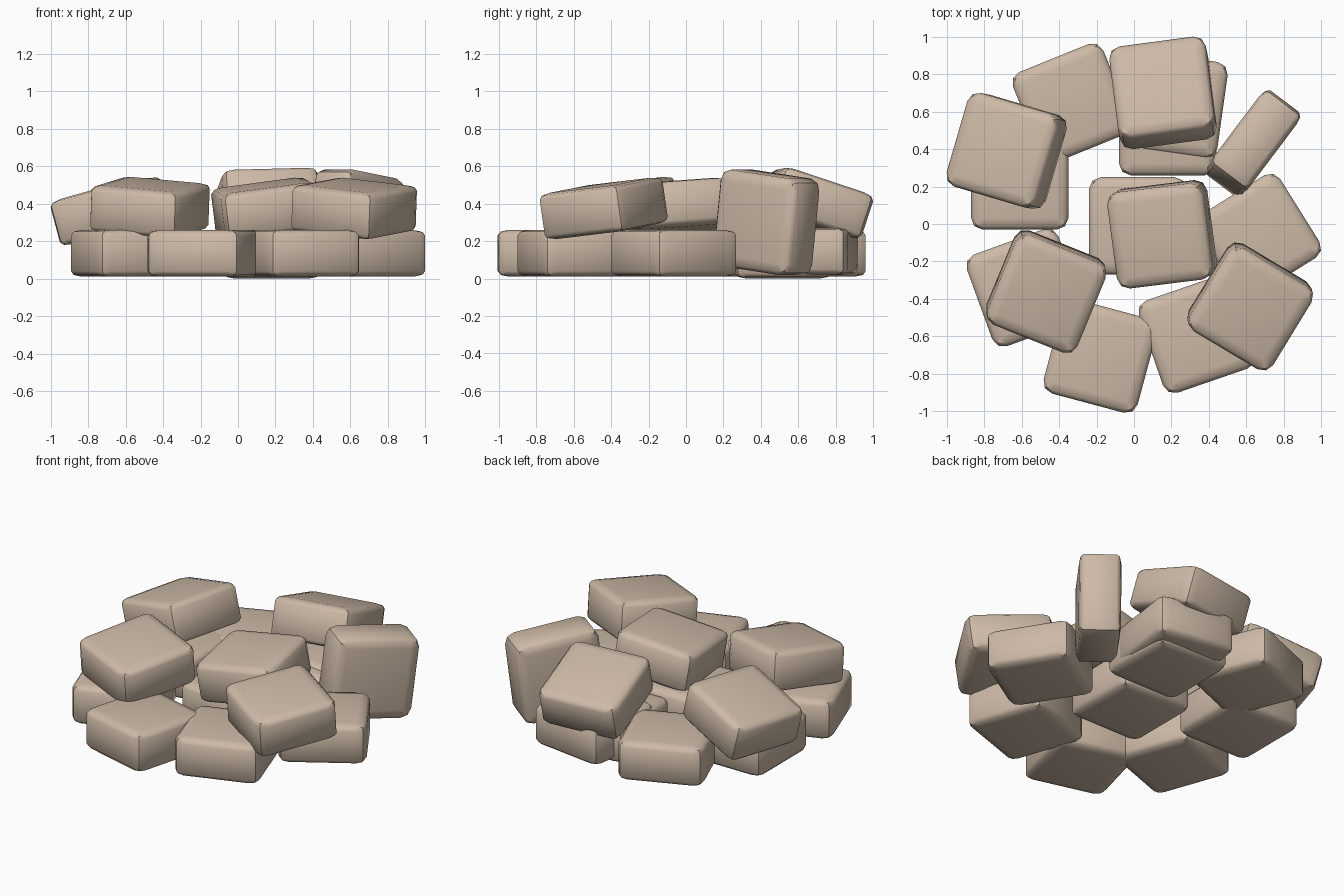
import bpy, bmesh
from math import radians
from mathutils import Matrix

if "Cube" in bpy.data.objects:
    bpy.data.objects.remove(bpy.data.objects["Cube"])

# One stone colour
stone = bpy.data.materials.new("tan stone")
stone.diffuse_color = (0.61, 0.49, 0.385, 1)
stone.use_nodes = True
stone.node_tree.nodes["Principled BSDF"].inputs["Base Color"].default_value = stone.diffuse_color


def block_mesh():
    """Square slab with rounded edges (flatter rounding vertically)."""
    bm = bmesh.new()
    bmesh.ops.create_cube(bm, size=1)
    bmesh.ops.bevel(bm, geom=bm.edges[:], offset=0.12, segments=2,
                    profile=0.5, affect='EDGES', clamp_overlap=True)
    bmesh.ops.scale(bm, vec=(0.52, 0.52, 0.25), verts=bm.verts)
    for f in bm.faces:
        f.smooth = True
    mesh = bpy.data.meshes.new("block")
    bm.to_mesh(mesh)
    bm.free()
    mesh.materials.append(stone)
    return mesh


mesh = block_mesh()


def rot(deg, axis):
    return Matrix.Rotation(radians(deg), 4, axis)


def block(name, loc, turn):
    ob = bpy.data.objects.new(name, mesh)
    ob.matrix_world = Matrix.Translation(loc) @ turn
    bpy.context.collection.objects.link(ob)
    return ob


# Bottom layer: x, y, yaw (flat on the ground)
bottom = [
    (0.02, -0.01, 0), (0.665, -0.065, 32), (0.336, -0.59, 19),
    (-0.18, -0.705, -15), (-0.58, -0.34, 20), (-0.61, 0.23, 0),
    (-0.33, 0.645, 22),
]
for i, (x, y, yaw) in enumerate(bottom):
    block(f"bottom_block_{i + 1}", (x, y, 0.135), rot(yaw, 'Z'))
block("bottom_block_back", (0.18, 0.52, 0.125), rot(0, 'Z'))
block("bottom_block_back_overlap", (0.215, 0.635, 0.145), rot(-8, 'Z'))

# Top layer: x, y, z, yaw, tilt about x, tilt about y
top = [
    (-0.47, -0.36, 0.38, -22, 8, 2),
    (0.62, -0.44, 0.375, -31, 8, 2),
    (0.15, -0.055, 0.375, 7, 5, -7),
    (0.155, 0.70, 0.40, 8, -18, -4),
    (-0.68, 0.39, 0.36, -16, -3, -15),
]
for i, (x, y, z, yaw, rx, ry) in enumerate(top):
    block(f"top_block_{i + 1}", (x, y, z),
          rot(ry, 'Y') @ rot(rx, 'X') @ rot(yaw, 'Z'))

# Block standing on its edge
last = block("upright_block", (0.635, 0.43, 0.30),
             rot(53, 'Z') @ rot(7, 'Y') @ rot(90, 'X'))

# Smooth shading with sharp edges kept (all blocks share one mesh)
bpy.context.view_layer.objects.active = last
last.select_set(True)
bpy.ops.object.shade_smooth_by_angle(angle=radians(40))
